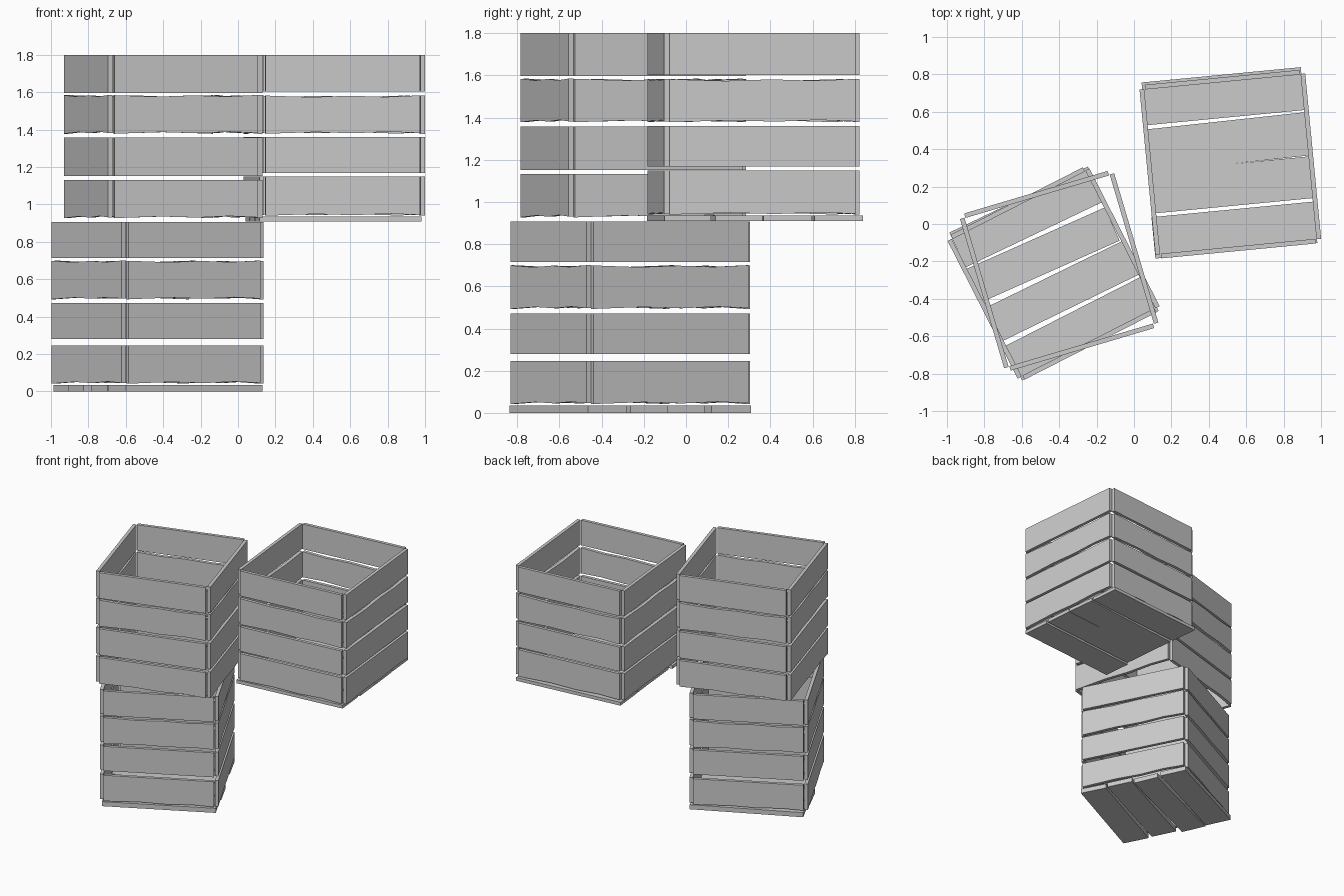
import bpy, bmesh
from math import radians, pi
from mathutils import Matrix, Vector

if "Cube" in bpy.data.objects:
    bpy.data.objects.remove(bpy.data.objects["Cube"])

T = 0.025  # board thickness

# small kinks along worn board edges: (fraction of half length, height offset)
WORN_LOW = [(-1, 0.0), (-0.35, 0.009), (0.15, 0.003), (0.6, 0.011), (1, 0.004)]
WORN_TOP = [(1, 0.0), (0.55, -0.008), (0.1, -0.002), (-0.4, -0.009), (-1, -0.001)]
FLAT_LOW = [(-1, 0), (1, 0)]
FLAT_TOP = [(1, 0), (-1, 0)]


def plank(name, half, lo, hi, low, top, matrix):
    """Board outline in the local xz plane, extruded by T along +y."""
    bm = bmesh.new()
    pts = [(f * half, lo + d) for f, d in low] + [(f * half, hi + d) for f, d in top]
    face = bm.faces.new([bm.verts.new((x, 0, z)) for x, z in pts])
    res = bmesh.ops.extrude_face_region(bm, geom=[face])
    moved = [g for g in res["geom"] if isinstance(g, bmesh.types.BMVert)]
    bmesh.ops.translate(bm, verts=moved, vec=(0, T, 0))
    bmesh.ops.recalc_face_normals(bm, faces=bm.faces)
    me = bpy.data.meshes.new(name)
    bm.to_mesh(me)
    bm.free()
    ob = bpy.data.objects.new(name, me)
    ob.matrix_world = matrix
    bpy.context.collection.objects.link(ob)


def slat(name, x, y, z, sx, sy, sz, angle, base):
    """One floor board."""
    bm = bmesh.new()
    bmesh.ops.create_cube(bm, size=1, matrix=Matrix.Diagonal((sx, sy, sz, 1)))
    me = bpy.data.meshes.new(name)
    bm.to_mesh(me)
    bm.free()
    ob = bpy.data.objects.new(name, me)
    ob.matrix_world = base @ Matrix.Translation((x, y, z)) @ Matrix.Rotation(radians(angle), 4, 'Z')
    bpy.context.collection.objects.link(ob)


def crate(name, cx, cy, angle, hx, hy, rows, floor):
    base = Matrix.Translation((cx, cy, 0)) @ Matrix.Rotation(radians(angle), 4, 'Z')
    # four walls of four boards each
    walls = [("front", 0, hx - T - 0.005, hy), ("right", 1, hy - T + 0.003, hx),
             ("back", 2, hx - T - 0.005, hy), ("left", 3, hy - T + 0.003, hx)]
    for side, turn, half, dist in walls:
        m = base @ Matrix.Rotation(turn * pi / 2, 4, 'Z') @ Matrix.Translation((0, -dist, 0))
        for i, (lo, hi) in enumerate(rows):
            low = WORN_LOW if i in (0, 2) else FLAT_LOW
            top = WORN_TOP if i == 2 else FLAT_TOP
            plank(f"{name}_{side}_board_{i + 1}", half, lo, hi, low, top, m)
    # floor slats
    for i, (x, y, z, sx, sy, sz, a) in enumerate(floor):
        slat(f"{name}_floor_slat_{i + 1}", x, y, z, sx, sy, sz, a, base)


# lower crate
crate("lower_crate", -0.43, -0.265, 27, 0.426, 0.435,
      [(0.042, 0.245), (0.28, 0.472), (0.493, 0.7), (0.715, 0.907)],
      [(0.01, 0.335, 0.018, 0.82, 0.205, 0.036, -1.5),
       (-0.01, 0.115, 0.018, 0.82, 0.195, 0.036, -3),
       (0.01, -0.105, 0.018, 0.82, 0.2, 0.036, -1),
       (0.0, -0.33, 0.018, 0.82, 0.205, 0.036, 0)])

# upper crate, open underneath
crate("upper_crate", -0.40, -0.25, 16.5, 0.43, 0.438,
      [(0.927, 1.132), (1.152, 1.358), (1.378, 1.585), (1.597, 1.8)], [])

# side crate
crate("side_crate", 0.515, 0.32, 5.5, 0.445, 0.466,
      [(0.94, 1.15), (1.168, 1.36), (1.378, 1.583), (1.603, 1.8)],
      [(-0.003, 0.365, 0.922, 0.855, 0.23, 0.026, 0),
       (0.0, 0.117, 0.922, 0.855, 0.232, 0.026, 0.7),
       (0.0, -0.111, 0.922, 0.855, 0.224, 0.026, 0),
       (-0.012, -0.353, 0.922, 0.87, 0.222, 0.026, 0)])
